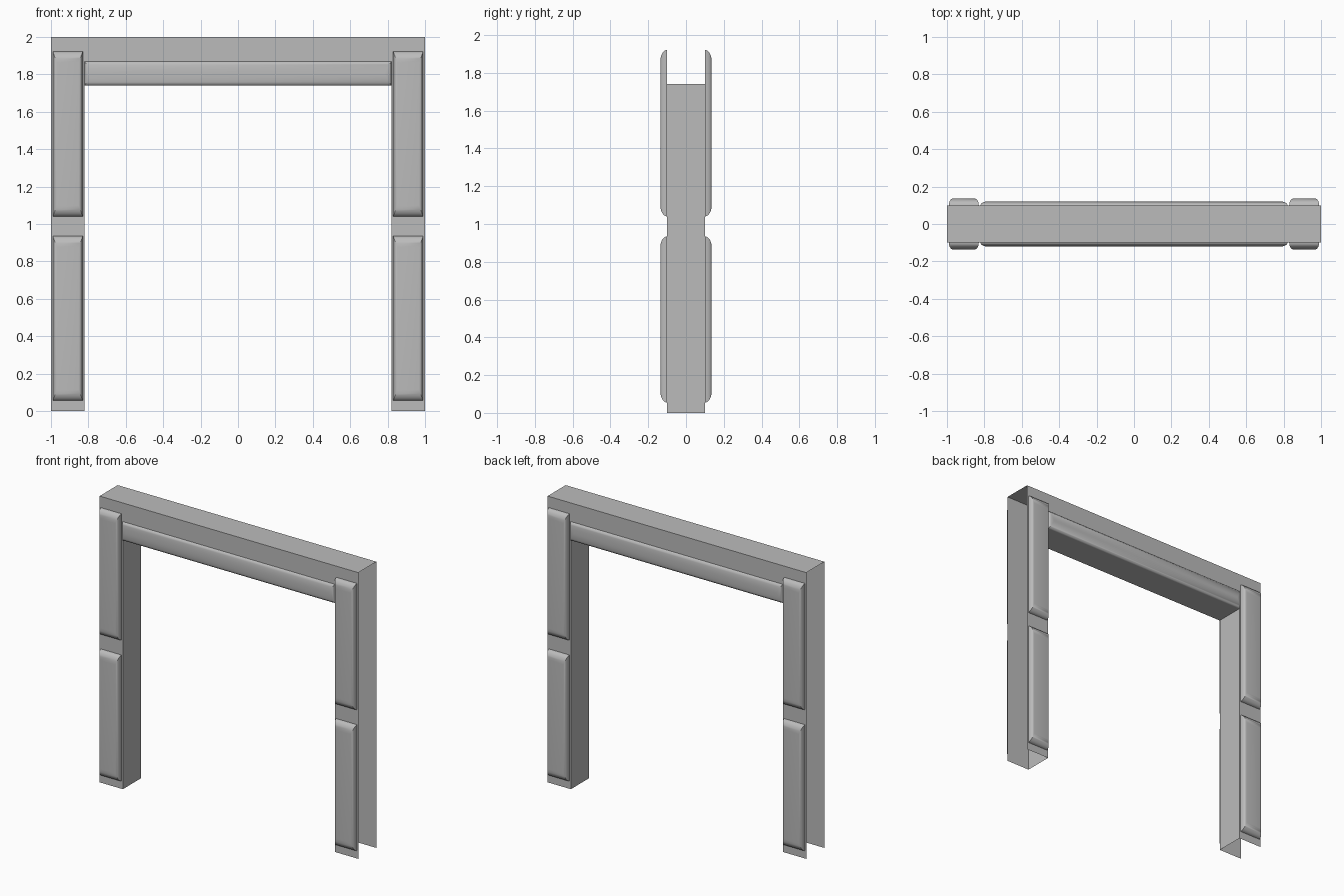
import bpy, bmesh, math

if "Cube" in bpy.data.objects:
    bpy.data.objects.remove(bpy.data.objects["Cube"], do_unlink=True)

grey = bpy.data.materials.new("plain grey")
grey.use_nodes = True
colour = (0.5, 0.5, 0.5, 1)
grey.diffuse_color = colour
grey.node_tree.nodes["Principled BSDF"].inputs["Base Color"].default_value = colour

HALF, INNER, DEPTH, TOP, SOFFIT = 1.0, 0.82, 0.1, 2.0, 1.74


def make_object(name, bm, smooth=False):
    mesh = bpy.data.meshes.new(name)
    bm.to_mesh(mesh)
    bm.free()
    mesh.materials.append(grey)
    obj = bpy.data.objects.new(name, mesh)
    bpy.context.collection.objects.link(obj)
    if smooth:
        bpy.ops.object.select_all(action="DESELECT")
        obj.select_set(True)
        bpy.context.view_layer.objects.active = obj
        bpy.ops.object.shade_smooth_by_angle(angle=math.radians(40))
    return obj


def raised_panel(name, x0, x1, z0, z1, side, height, round_x, round_z, steps=8):
    """Rectangle swelling out of the frame face with quarter-ellipse edges."""
    bm = bmesh.new()
    rings = []
    for i in range(steps + 1):
        t = math.pi / 2 * i / steps
        dx, dz = round_x * (1 - math.cos(t)), round_z * (1 - math.cos(t))
        y = side * (DEPTH + height * math.sin(t))
        rings.append([bm.verts.new((x, y, z)) for x, z in (
            (x0 + dx, z0 + dz), (x1 - dx, z0 + dz),
            (x1 - dx, z1 - dz), (x0 + dx, z1 - dz))])
    for a, b in zip(rings, rings[1:]):
        for k in range(4):
            n = (k + 1) % 4
            bm.faces.new((a[k], a[n], b[n], b[k]))
    bm.faces.new(rings[-1])
    if side > 0:
        bmesh.ops.reverse_faces(bm, faces=bm.faces[:])
    return make_object(name, bm, True)


# Hollow door frame: front and back sheets, jambs, soffit and top; outer ends open
bm = bmesh.new()
outline = [(-HALF, 0), (-INNER, 0), (-INNER, SOFFIT), (INNER, SOFFIT),
           (INNER, 0), (HALF, 0), (HALF, TOP), (-HALF, TOP)]
front = [bm.verts.new((x, -DEPTH, z)) for x, z in outline]
back = [bm.verts.new((x, DEPTH, z)) for x, z in outline]
bm.faces.new(front)
bm.faces.new(back[::-1])
for k in (1, 2, 3, 6):
    bm.faces.new((front[k + 1], front[k], back[k], back[k + 1]))
make_object("door_frame", bm)

# Raised panels on the posts and a rounded trim on the header, front and back
for side, face in ((-1, "front"), (1, "back")):
    for x, hand in ((-0.91, "right"), (0.91, "left")):
        for z0, z1, level in ((0.055, 0.935, "lower"), (1.04, 1.922, "upper")):
            raised_panel(f"{face}_{hand}_{level}_panel", x - 0.08, x + 0.08,
                         z0, z1, side, 0.036, 0.022, 0.06)
    raised_panel(f"{face}_header_trim", -INNER, INNER, SOFFIT, 1.87,
                 side, 0.02, 0.035, 0.06)
